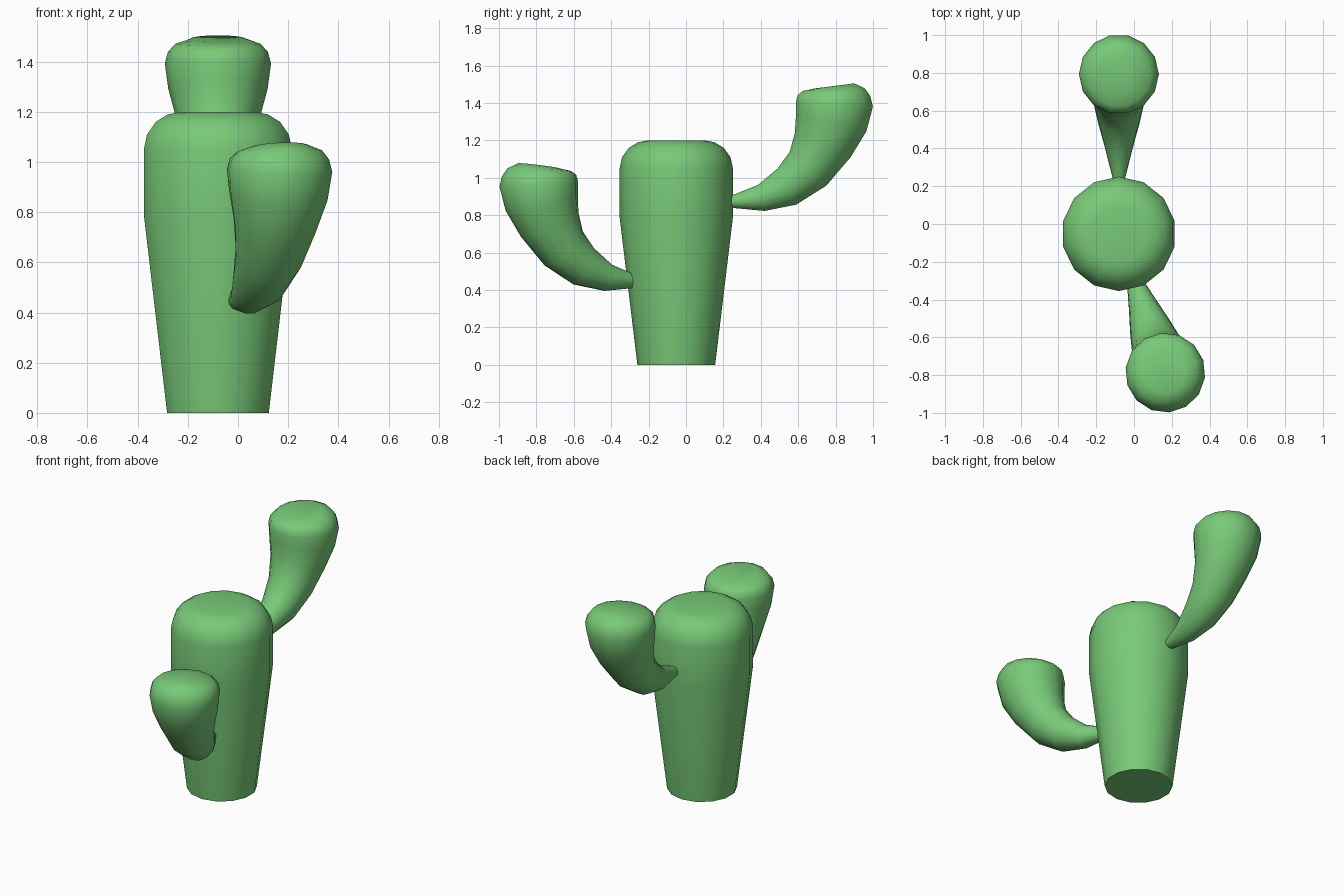
import bpy, bmesh, math
from mathutils import Vector

if "Cube" in bpy.data.objects:
    bpy.data.objects.remove(bpy.data.objects["Cube"])

SIDES = 14
AXIS = Vector((-0.08, -0.052, 0))   # trunk centre line

green = bpy.data.materials.new("cactus_green")
green.diffuse_color = (0.19, 0.59, 0.19, 1)
green.use_nodes = True
green.node_tree.nodes["Principled BSDF"].inputs["Base Color"].default_value = green.diffuse_color


def loft(name, rings, location, turn=0.0):
    """Skin rings of (centre, axis_a, axis_b) and cap both ends."""
    bm = bmesh.new()
    loops = []
    for c, a, b in rings:
        loops.append([bm.verts.new(c + a * math.cos(t) + b * math.sin(t))
                      for t in (2 * math.pi * i / SIDES for i in range(SIDES))])
    for lo, hi in zip(loops, loops[1:]):
        for i in range(SIDES):
            j = (i + 1) % SIDES
            bm.faces.new((lo[i], lo[j], hi[j], hi[i]))
    bm.faces.new(loops[0][::-1])
    bm.faces.new(loops[-1])
    bmesh.ops.recalc_face_normals(bm, faces=bm.faces)
    me = bpy.data.meshes.new(name)
    bm.to_mesh(me)
    bm.free()
    me.materials.append(green)
    ob = bpy.data.objects.new(name, me)
    bpy.context.collection.objects.link(ob)
    ob.location = location
    ob.rotation_euler.z = turn
    bpy.ops.object.select_all(action='DESELECT')
    ob.select_set(True)
    bpy.context.view_layer.objects.active = ob
    bpy.ops.object.shade_smooth_by_angle(angle=math.radians(50))
    return ob


# Trunk: tapered column with a rounded top, (radius, height)
trunk = [(0.208, 0), (0.303, 0.79), (0.303, 1.05), (0.29, 1.11),
         (0.254, 1.16), (0.205, 1.19), (0.15, 1.2)]
loft("trunk", [(Vector((0, 0, z)), Vector((0, r, 0)), Vector((-r, 0, 0)))
               for r, z in trunk], AXIS)

# Arm: inner and outer outline points (y, z, y, z), measured on the back arm
outline = [(0.205, 0.893, 0.21, 0.853), (0.25, 0.908, 0.26, 0.838),
           (0.385, 0.962, 0.42, 0.823), (0.49, 1.05, 0.59, 0.857),
           (0.555, 1.14, 0.75, 0.958), (0.582, 1.24, 0.88, 1.11),
           (0.588, 1.335, 0.965, 1.25), (0.587, 1.405, 0.999, 1.38),
           (0.597, 1.443, 0.986, 1.435), (0.625, 1.464, 0.957, 1.478),
           (0.69, 1.478, 0.90, 1.505)]


def arm(name, location, turn):
    rings = []
    for y0, z0, y1, z1 in outline:
        inner, outer = Vector((0, y0, z0)), Vector((0, y1, z1))
        half = (outer - inner) / 2 / math.cos(math.pi / SIDES)
        side = Vector((half.length, 0, 0))
        rings.append(((inner + outer) / 2 - Vector((0, AXIS.y, 0)), side, half))
    return loft(name, rings, location, turn)


arm("back_arm", AXIS, 0)

# Front arm: same arm turned round the trunk, set lower and deeper
turn = math.radians(180 + 18.5)
out = Vector((-math.sin(turn), math.cos(turn), 0))
arm("front_arm", AXIS - out * 0.07 + Vector((0, 0, -0.427)), turn)
